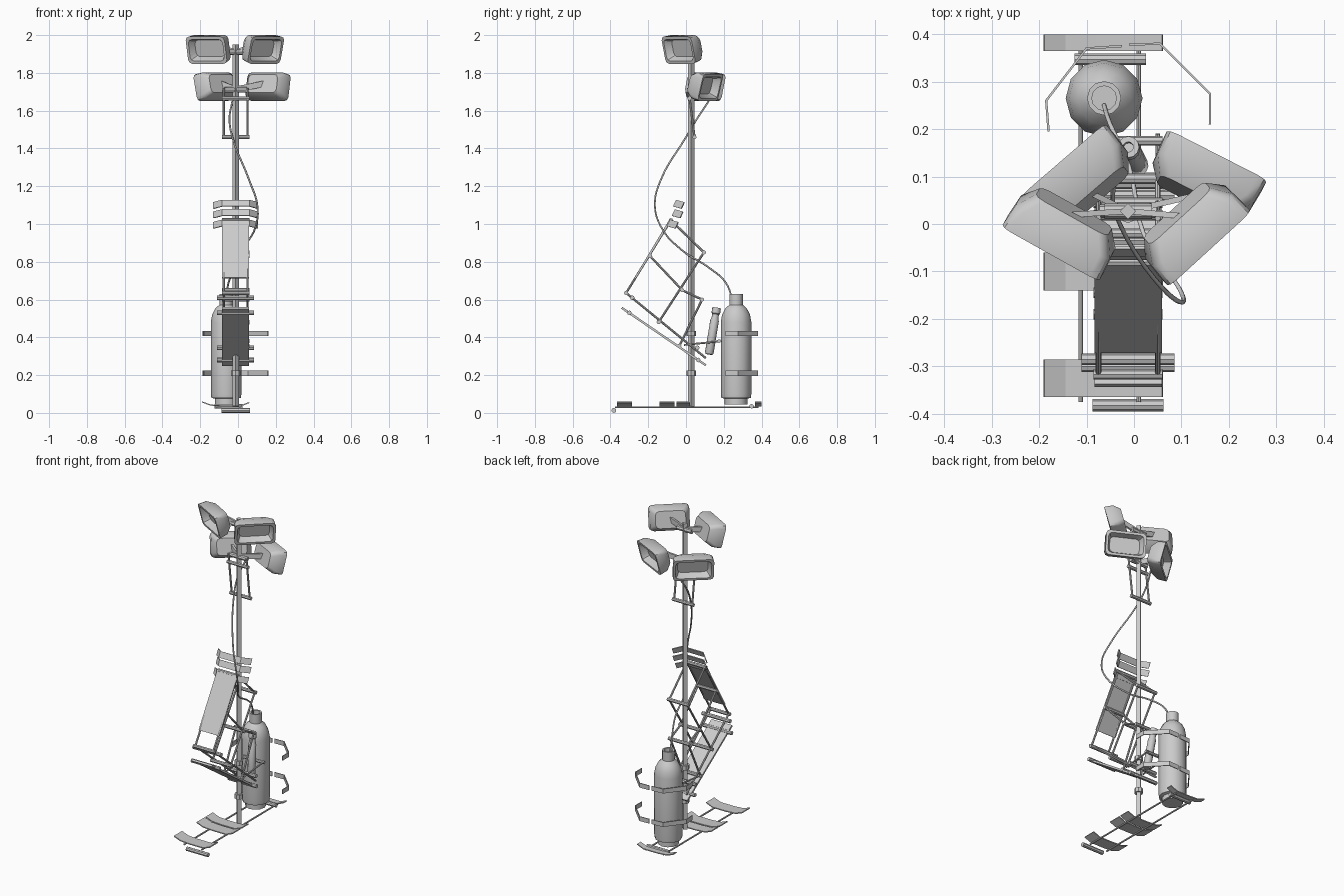
import bpy, bmesh, math
from mathutils import Vector, Matrix

cube = bpy.data.objects.get("Cube")
if cube:
    bpy.data.objects.remove(cube)

grey = bpy.data.materials.new("plain grey")
grey.use_nodes = True
grey.diffuse_color = (0.6, 0.6, 0.6, 1)
grey.node_tree.nodes["Principled BSDF"].inputs["Base Color"].default_value = (0.6, 0.6, 0.6, 1)

MID = -0.0125            # middle of the frame across x
SIDES = (-0.075, 0.05)   # left and right frame rails


def finish(name, bm, thick=0, smooth=False):
    bmesh.ops.recalc_face_normals(bm, faces=bm.faces)
    mesh = bpy.data.meshes.new(name)
    bm.to_mesh(mesh)
    bm.free()
    mesh.materials.append(grey)
    ob = bpy.data.objects.new(name, mesh)
    bpy.context.collection.objects.link(ob)
    if thick:
        mod = ob.modifiers.new("thickness", 'SOLIDIFY')
        mod.thickness = thick
        mod.offset = 0
    if smooth:
        bpy.ops.object.select_all(action='DESELECT')
        ob.select_set(True)
        bpy.context.view_layer.objects.active = ob
        bpy.ops.object.shade_smooth_by_angle(angle=math.radians(40))
    return ob


def loft(name, rings, matrix=Matrix(), smooth=False):
    """Closed rings joined in order, capped at both ends."""
    bm = bmesh.new()
    loops = [[bm.verts.new(matrix @ Vector(p)) for p in ring] for ring in rings]
    for a, b in zip(loops, loops[1:]):
        for i in range(len(a)):
            j = (i + 1) % len(a)
            bm.faces.new((a[i], a[j], b[j], b[i]))
    bm.faces.new(loops[0])
    bm.faces.new(loops[-1])
    return finish(name, bm, 0, smooth)


def lathe(name, profile, matrix, sides=12, smooth=True):
    steps = [2 * math.pi * i / sides for i in range(sides)]
    rings = [[(r * math.cos(t), r * math.sin(t), z) for t in steps] for r, z in profile]
    return loft(name, rings, matrix, smooth)


def rod(name, a, b, r=0.005, sides=8, smooth=True):
    a, b = Vector(a), Vector(b)
    m = Matrix.Translation(a) @ (b - a).to_track_quat('Z', 'Y').to_matrix().to_4x4()
    return lathe(name, [(r, 0), (r, (b - a).length)], m, sides, smooth)


def strip(name, points, width, thick=0.006):
    """Bent sheet: a path swept sideways by the width vector."""
    bm = bmesh.new()
    half = Vector(width) / 2
    pairs = [(bm.verts.new(Vector(p) - half), bm.verts.new(Vector(p) + half)) for p in points]
    for (a, b), (c, d) in zip(pairs, pairs[1:]):
        bm.faces.new((a, b, d, c))
    return finish(name, bm, thick)


def cross_bar(name, y, z, reach=0.073, r=0.011):
    rod(name, (MID - reach, y, z), (MID + reach, y, z), r)


# Mast
rod("mast", (MID, 0.027, 0.03), (MID, 0.027, 1.95), 0.017, 4, False)
for z in (0.21, 0.42):
    rod("mast_collar", (MID, 0.027, z - 0.014), (MID, 0.027, z + 0.014), 0.025)

# Ladder-like base with bent cross plates
for x in (-0.112, 0.01):
    rod("base_rail", (x, -0.375, 0.03), (x, 0.385, 0.03), 0.005)
for y, w in ((-0.325, 0.08), (-0.1, 0.08), (-0.015, 0.07), (0.382, 0.035)):
    strip("base_plate", [(-0.19, y, 0.058), (-0.145, y, 0.041), (-0.08, y, 0.037),
                         (0.015, y, 0.037), (0.06, y, 0.055)], (0, w, 0))
cross_bar("foot_roller", -0.382, 0.013, 0.075, 0.013)
rod("rear_roller", (-0.125, 0.347, 0.035), (0.025, 0.347, 0.035), 0.012)

# Gas bottle with open collar
lathe("gas_bottle", [(0.06, 0.045), (0.06, 0.075), (0.078, 0.08), (0.081, 0.1), (0.081, 0.48),
                     (0.074, 0.52), (0.057, 0.553), (0.036, 0.572), (0.036, 0.63),
                     (0.026, 0.63), (0.026, 0.585)], Matrix.Translation((-0.063, 0.265, 0)))

# Two open bent straps, each in two halves
for z in (0.21, 0.42):
    strip("strap_right", [(-0.18, 0.195, z), (-0.185, 0.26, z), (-0.1, 0.37, z), (-0.025, 0.375, z)],
          (0, 0, 0.028), 0.005)
    strip("strap_left", [(-0.01, 0.378, z), (0.055, 0.38, z), (0.16, 0.275, z), (0.16, 0.21, z)],
          (0, 0, 0.028), 0.005)

# Small tilted canister
start, end = Vector((0.008, 0.122, 0.31)), Vector((MID, 0.163, 0.56))
tilt = Matrix.Translation(start) @ (end - start).to_track_quat('Z', 'Y').to_matrix().to_4x4()
lathe("small_canister", [(0.018, 0), (0.023, 0.008), (0.023, 0.18), (0.018, 0.2), (0.018, 0.215),
                         (0.023, 0.22), (0.023, 0.25), (0.011, 0.25), (0.011, 0.235)], tilt)

# Folding side frames: joints in the y, z plane
A, B, C = (-0.317, 0.635), (-0.19, 0.83), (-0.08, 1.02)
D, E, F = (0.095, 0.85), (-0.02, 0.65), (-0.145, 0.48)
G, H, J = (0.085, 0.6), (-0.035, 0.355), (0.105, 0.29)
links = {"front_rail": (A, C), "top_link": (C, D), "middle_link": (B, E), "rear_rail": (D, F),
         "lower_link": (E, G), "lower_strut": (G, H), "seat_rail": (A, J)}
for x in SIDES:
    for name, (p, q) in links.items():
        rod(name, (x, *p), (x, *q), 0.006)
    rod("stay", (x, -0.01, 0.36), (x, 0.19, 0.38), 0.005)
for p in (A, B, C, D, E, F, G, H):
    cross_bar("joint_bar", *p)
for y, z in ((-0.285, 0.61), (-0.3, 0.53), (0.06, 0.345), (0.065, 0.28)):
    cross_bar("long_bar", y, z, 0.098, 0.012)
cross_bar("stay_bar", 0.175, 0.38, 0.073, 0.01)

# Panels
wide = (0.142, 0, 0)
strip("back_panel", [(MID, -0.268, 0.715), (MID, -0.085, 1.02)], wide, 0.009)
strip("under_panel", [(MID, -0.34, 0.556), (MID, 0.105, 0.252)], wide, 0.012)

# Bent plates stacked at the frame top
for y, z in ((-0.058, 1.11), (-0.065, 1.06), (-0.09, 1.005)):
    path = [(-0.117, 0.042, -0.012), (-0.072, 0, 0), (0.072, 0, 0), (0.117, 0.042, -0.012)]
    strip("top_plate", [(MID + a, y + b, z + c) for a, b, c in path], (0, 0.016, 0.034))

# Hanging bracket under the lower lights
for x in SIDES:
    rod("bracket_rod", (x, 0.045, 1.46), (x, 0.012, 1.72), 0.006)
cross_bar("bracket_bar", 0.045, 1.46)
cross_bar("bracket_bar", 0.018, 1.665)


# Flood lights: tapered housings with hollow fronts
def rounded(w, h, y, c=0.022):
    """Rectangle with two-step corners, in the x, z plane."""
    ring = []
    for k, (sx, sz) in enumerate(((1, 1), (-1, 1), (-1, -1), (1, -1))):
        for s in range(3):
            t = math.pi / 2 * k + math.pi / 4 * s
            ring.append((sx * (w / 2 - c) + c * math.cos(t), y, sz * (h / 2 - c) + c * math.sin(t)))
    return ring


for name, x, y, z, yaw in (("front_right", -0.168, -0.048, 1.92, -0.51),
                           ("front_left", 0.148, -0.04, 1.92, 0.74),
                           ("rear_right", -0.138, 0.122, 1.722, -2.43),
                           ("rear_left", 0.168, 0.13, 1.722, 2.67)):
    m = Matrix.Translation((x, y, z)) @ Matrix.Rotation(yaw, 4, 'Z') @ Matrix.Rotation(0.25, 4, 'X')
    W, T = 0.235, 0.148
    loft(name + "_light", [rounded(W * 0.74, T * 0.68, 0.088), rounded(W * 0.97, T * 0.95, 0.05),
                           rounded(W, T, 0), rounded(W * 0.88, T * 0.8, 0),
                           rounded(W * 0.74, T * 0.62, 0.04)], m, True)
    back = m @ Vector((0, 0.08, 0))
    strip(name + "_arm", [(MID, 0.027, z - 0.01), back], (0, 0, 0.032), 0.012)
cross_bar("upper_light_bar", 0.027, 1.91, 0.05, 0.016)
cross_bar("lower_light_bar", 0.027, 1.71, 0.06, 0.014)

# Hose from the lower lights to the bottle
curve = bpy.data.curves.new("hose", 'CURVE')
curve.dimensions = '3D'
curve.bevel_depth = 0.005
curve.bevel_resolution = 1
curve.resolution_u = 5
path = [(-0.03, 0.12, 1.65), (-0.045, 0.06, 1.56), (-0.03, 0, 1.46), (0.06, -0.135, 1.23),
        (0.102, -0.165, 1.1), (0.095, -0.135, 0.99), (0.02, -0.02, 0.86), (-0.01, 0.12, 0.77),
        (-0.05, 0.21, 0.69), (-0.063, 0.25, 0.59)]
spline = curve.splines.new('BEZIER')
spline.bezier_points.add(len(path) - 1)
for point, co in zip(spline.bezier_points, path):
    point.co = co
    point.handle_left_type = point.handle_right_type = 'AUTO'
curve.materials.append(grey)
hose = bpy.data.objects.new("hose", curve)
bpy.context.collection.objects.link(hose)
